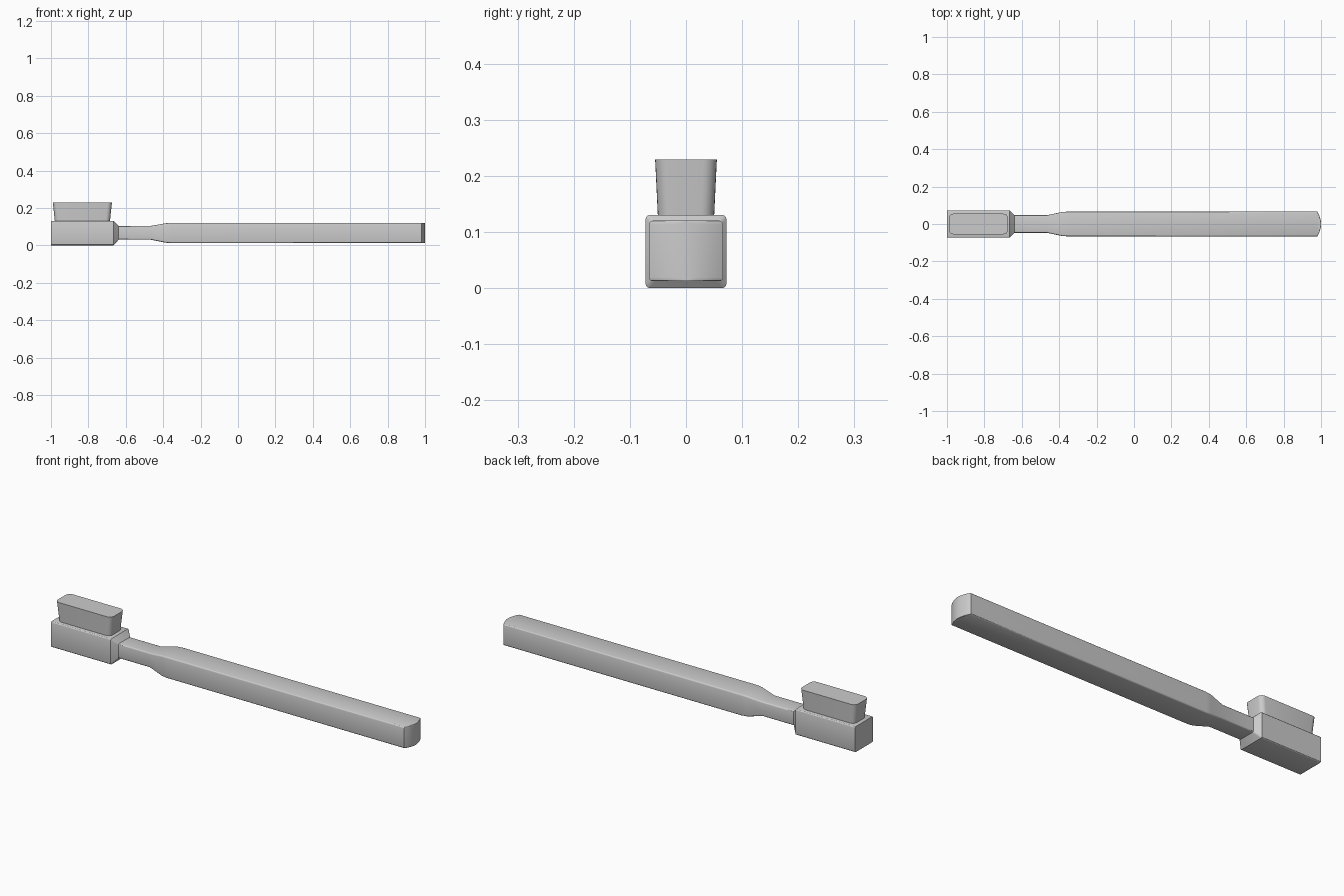
import bpy, bmesh, math

if "Cube" in bpy.data.objects:
    bpy.data.objects.remove(bpy.data.objects["Cube"])


def rounded_rect(hu, hv, r, seg):
    """Counter-clockwise outline of a rectangle with rounded corners."""
    pts = []
    for k, (su, sv) in enumerate([(1, 1), (-1, 1), (-1, -1), (1, -1)]):
        for i in range(seg + 1):
            a = math.radians(90 * (k + i / seg))
            pts.append((su * (hu - r) + r * math.cos(a), sv * (hv - r) + r * math.sin(a)))
    return pts


def loft(name, rings):
    """Skin a list of matching rings and cap both ends."""
    bm = bmesh.new()
    loops = [[bm.verts.new(p) for p in ring] for ring in rings]
    n = len(loops[0])
    for a, b in zip(loops, loops[1:]):
        for i in range(n):
            j = (i + 1) % n
            bm.faces.new((a[i], a[j], b[j], b[i]))
    bm.faces.new(loops[0][::-1])
    bm.faces.new(loops[-1])
    bmesh.ops.recalc_face_normals(bm, faces=bm.faces[:])
    mesh = bpy.data.meshes.new(name)
    bm.to_mesh(mesh)
    bm.free()
    obj = bpy.data.objects.new(name, mesh)
    bpy.context.collection.objects.link(obj)
    bpy.ops.object.select_all(action='DESELECT')
    obj.select_set(True)
    bpy.context.view_layer.objects.active = obj
    bpy.ops.object.shade_smooth_by_angle(angle=math.radians(30))
    return obj


def section(x, half_y, z0, z1, r=0.007):
    """Rounded cross-section standing across the x axis."""
    zc, hz = (z0 + z1) / 2, (z1 - z0) / 2
    return [(x, u, zc + v) for u, v in rounded_rect(half_y, hz, min(r, half_y * 0.9), 3)]


NECK = (0.047, 0.03, 0.104)
GRIP = (0.066, 0.012, 0.12)

# Brush head, chamfered down to the neck
loft("brush_head", [
    section(-1.0, 0.072, 0.0, 0.13),
    section(-0.665, 0.072, 0.0, 0.13),
    section(-0.638, *NECK),
])

# Neck, flare and grip, closed by a shallow arc seen from above
rings = [section(-0.645, *NECK), section(-0.465, *NECK),
         section(-0.385, 0.064, 0.014, 0.118), section(-0.355, *GRIP)]
for i in range(9):
    w = GRIP[0] * (1 - i / 8) + 0.003 * i / 8
    rings.append(section(0.98 + 0.02 * (1 - (w / GRIP[0]) ** 2), w, *GRIP[1:]))
loft("handle", rings)

# Bristle block, flaring slightly towards the top
loft("bristles", [
    [(-0.832 + u, v, z) for u, v in rounded_rect(hx, hy, 0.024, 6)]
    for z, hx, hy in [(0.125, 0.147, 0.05), (0.229, 0.158, 0.055)]
])
